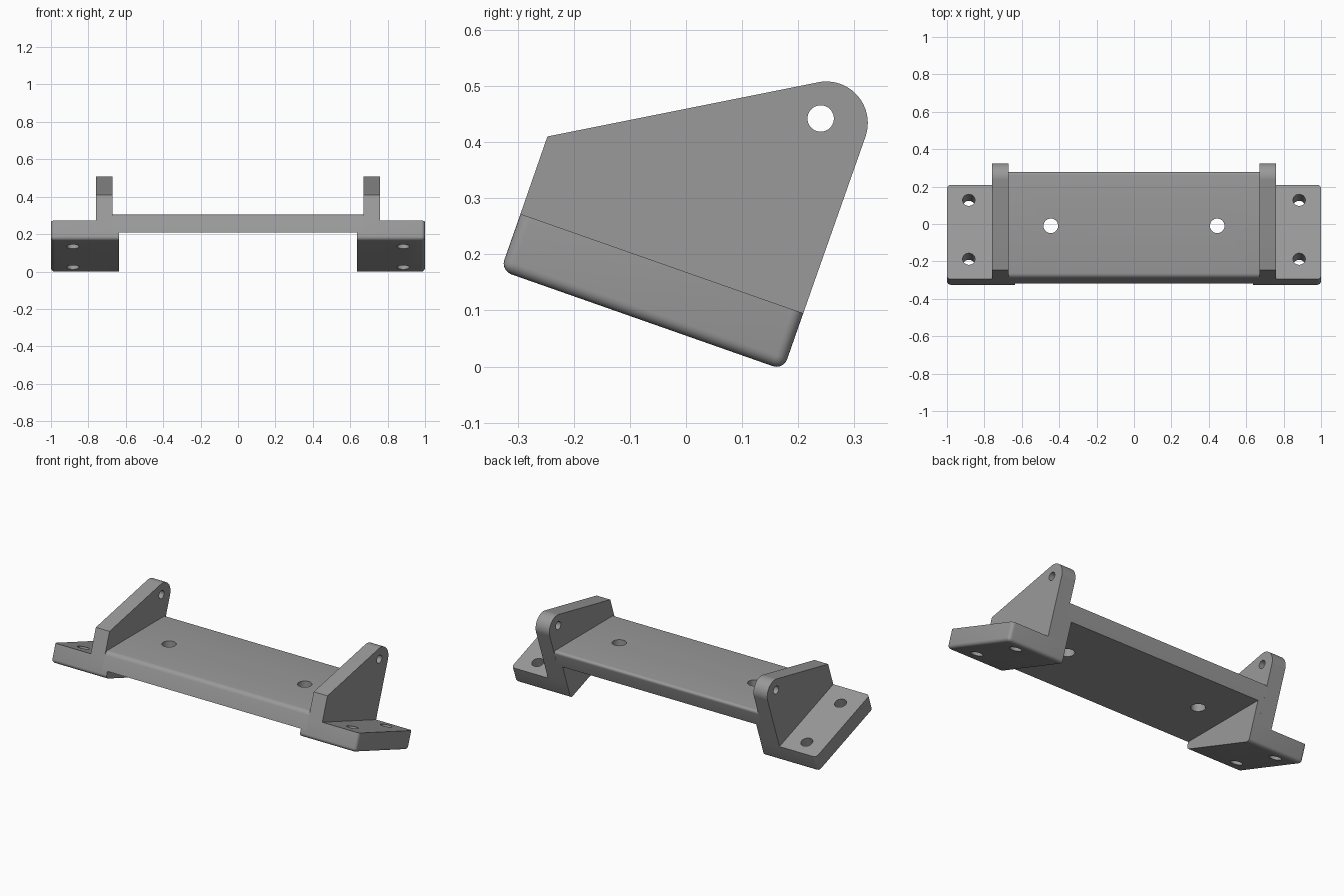
import bpy, bmesh, math
from mathutils import Vector

if "Cube" in bpy.data.objects:
    bpy.data.objects.remove(bpy.data.objects["Cube"])

grey = bpy.data.materials.new("mid grey")
grey.diffuse_color = (0.32, 0.32, 0.32, 1)
grey.use_nodes = True
grey.node_tree.nodes["Principled BSDF"].inputs["Base Color"].default_value = grey.diffuse_color

SLOPE = 0.351                                   # lean of front and back faces
front = lambda z: (-0.295 + SLOPE * (z - 0.272), z)
back = lambda z: (0.209 + SLOPE * (z - 0.095), z)
A, B = (-0.295, 0.272), (0.209, 0.095)          # sloping top line of the feet
UP = Vector((0, 0.331, 0.9435))                 # direction square to the feet
THICK = 0.107
PLATE_LOW, PLATE_TOP = 0.209, 0.305


def extrude(name, profile, x0, x1, bevel=0, pick=None):
    """Prism of a (y, z) profile between two x positions, with chosen edges rounded."""
    bm = bmesh.new()
    face = bm.faces.new([bm.verts.new((x0, y, z)) for y, z in profile])
    grown = bmesh.ops.extrude_face_region(bm, geom=[face])["geom"]
    for v in grown:
        if isinstance(v, bmesh.types.BMVert):
            v.co.x = x1
    bmesh.ops.recalc_face_normals(bm, faces=bm.faces[:])
    if bevel:
        edges = [e for e in bm.edges if pick(e.verts[0].co, e.verts[1].co)]
        bmesh.ops.bevel(bm, geom=edges, offset=bevel, segments=5, profile=0.5,
                        affect='EDGES', clamp_overlap=True)
    mesh = bpy.data.meshes.new(name)
    bm.to_mesh(mesh)
    bm.free()
    ob = bpy.data.objects.new(name, mesh)
    bpy.context.collection.objects.link(ob)
    mesh.materials.append(grey)
    return ob


def drill(ob, centre, axis, radius):
    """Cut a round hole through a part."""
    bpy.ops.mesh.primitive_cylinder_add(vertices=40, radius=radius, depth=0.4, location=centre)
    cutter = bpy.context.object
    cutter.rotation_euler = Vector(axis).to_track_quat('Z', 'Y').to_euler()
    cutter.hide_render = True
    mod = ob.modifiers.new("hole", 'BOOLEAN')
    mod.operation, mod.solver, mod.object = 'DIFFERENCE', 'EXACT', cutter
    activate(ob)
    bpy.ops.object.modifier_apply(modifier=mod.name)
    bpy.data.objects.remove(cutter)


def activate(ob):
    bpy.ops.object.select_all(action='DESELECT')
    ob.select_set(True)
    bpy.context.view_layer.objects.active = ob


# Level plate between the two ears, long top edges eased
plate = extrude("plate", [front(PLATE_LOW), back(PLATE_LOW), back(PLATE_TOP), front(PLATE_TOP)],
                -0.67, 0.67, 0.02,
                lambda a, b: abs(a.x - b.x) > 1 and min(a.z, b.z) > PLATE_TOP - 0.001)
for s in (-1, 1):
    drill(plate, (s * 0.445, -0.01, 0.25), (0, 0, 1), 0.039)
parts = [plate]

# Ear outline with a rounded upper back corner
ear_profile = [A, B]
for i in range(25):
    t = math.radians(-19.3 + (101.3 + 19.3) * i / 24)
    ear_profile.append((0.25 + 0.074 * math.cos(t), 0.434 + 0.074 * math.sin(t)))
ear_profile.append((-0.247, 0.41))

# Foot outline: sloping slab
down = UP * -THICK
foot_profile = [A, B, (B[0] + down.y, B[1] + down.z), (A[0] + down.y, A[1] + down.z)]


def foot_edge(a, b):
    """Lower long edges and the outer end edges, leaving the top and inner edges sharp."""
    low = [(p - Vector((0, *A))).dot(UP) < -0.05 for p in (a, b)]
    outer = [abs(p.x) > 0.9 for p in (a, b)]
    return (all(low) and any(outer)) or (all(outer) and any(low))


# Line where the plate underside meets the sloping top of the foot
meet_y = A[0] + (A[1] - PLATE_LOW) * (B[0] - A[0]) / (A[1] - B[1])

for s, side in ((-1, "left"), (1, "right")):
    foot = extrude(side + "_foot", foot_profile, s * 0.635, s * 1.0, 0.02, foot_edge)
    # Space inside the foot that the plate runs through
    for y in (0.128, -0.187):
        z = A[1] - (y - A[0]) * (A[1] - B[1]) / (B[0] - A[0])
        drill(foot, (s * 0.883, y, z), UP, 0.033)
    ear = extrude(side + "_ear", ear_profile, s * 0.67, s * 0.76)
    drill(ear, (s * 0.715, 0.24, 0.442), (1, 0, 0), 0.0235)
    # Wedge filling the gap between foot and plate
    wedge = extrude(side + "_wedge", [(meet_y, PLATE_LOW), B, back(PLATE_LOW)],
                    s * 0.635, s * 0.67)
    parts += [foot, ear, wedge]

for ob in parts:
    activate(ob)
    bpy.ops.object.shade_smooth_by_angle(angle=math.radians(30))
